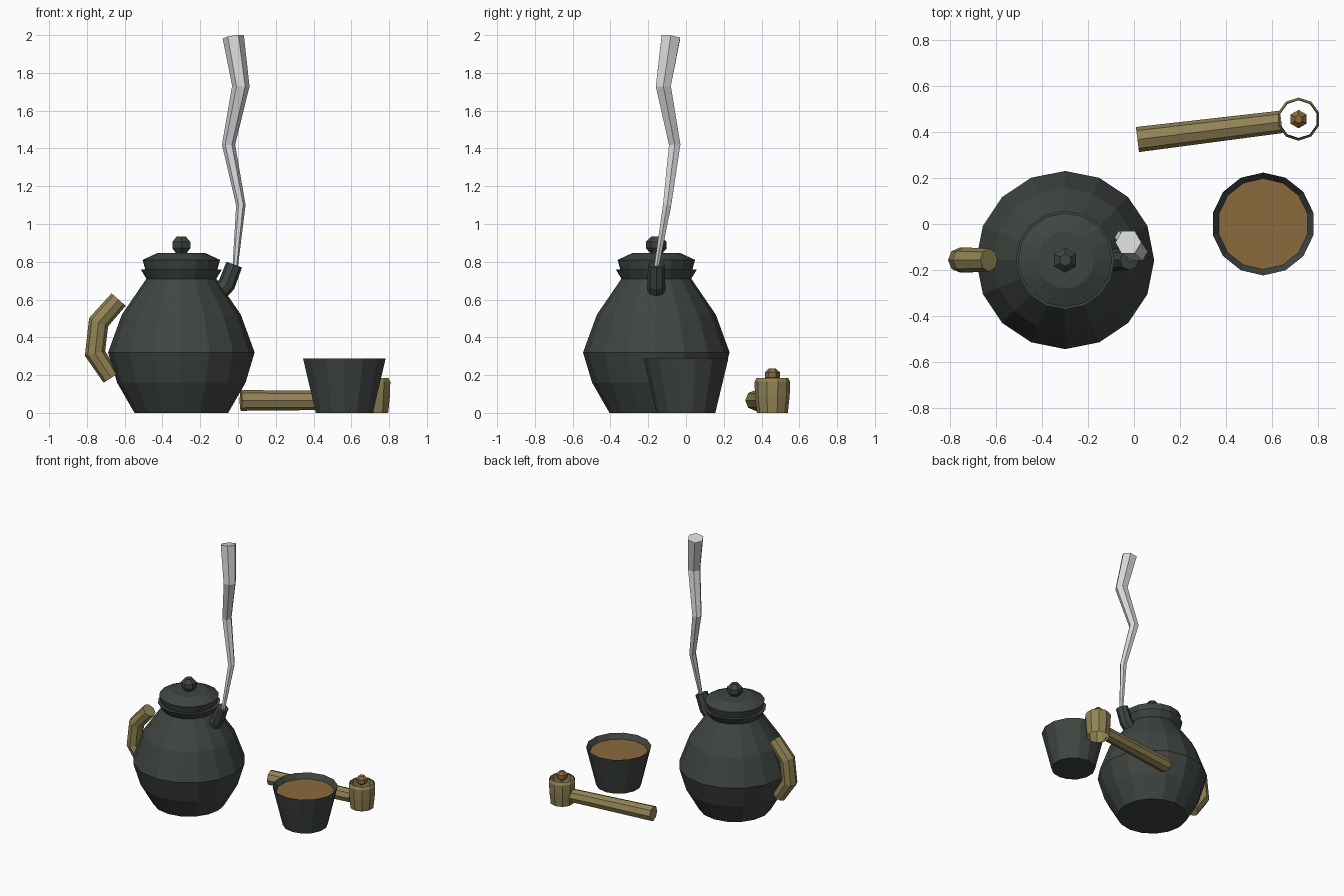
import bpy, bmesh, math
from mathutils import Vector

if "Cube" in bpy.data.objects:
    bpy.data.objects.remove(bpy.data.objects["Cube"])


def material(name, color):
    mat = bpy.data.materials.new(name)
    mat.use_nodes = True
    mat.diffuse_color = (*color, 1)
    mat.node_tree.nodes["Principled BSDF"].inputs["Base Color"].default_value = (*color, 1)
    return mat


iron = material("dark iron", (0.05, 0.06, 0.053))
bamboo = material("bamboo", (0.29, 0.23, 0.09))
tea = material("brown tea", (0.26, 0.145, 0.045))
steam = material("pale steam", (0.68, 0.68, 0.70))


def skin(name, rings, mat, start_cap=True, end_cap=True):
    """Bridge a list of equal-sized point rings into one flat-shaded object."""
    bm = bmesh.new()
    loops = [[bm.verts.new(p) for p in ring] for ring in rings]
    n = len(loops[0])
    for a, b in zip(loops, loops[1:]):
        for i in range(n):
            j = (i + 1) % n
            bm.faces.new((a[i], a[j], b[j], b[i]))
    if start_cap:
        bm.faces.new(loops[0][::-1])
    if end_cap:
        bm.faces.new(loops[-1])
    bmesh.ops.recalc_face_normals(bm, faces=bm.faces)
    mesh = bpy.data.meshes.new(name)
    bm.to_mesh(mesh)
    bm.free()
    mesh.materials.append(mat)
    obj = bpy.data.objects.new(name, mesh)
    bpy.context.collection.objects.link(obj)
    return obj


def lathe(name, center, sides, profile, mat, start_cap=True, end_cap=True):
    """Revolve (radius, height) pairs about a vertical axis, first corner facing back."""
    x, y = center
    steps = [math.pi / 2 + math.tau * k / sides for k in range(sides)]
    rings = [[(x + r * math.cos(a), y + r * math.sin(a), z) for a in steps]
             for r, z in profile]
    return skin(name, rings, mat, start_cap, end_cap)


def sweep(name, path, radii, sides, mat):
    """Sweep a tapering polygon along a path."""
    pts = [Vector(p) for p in path]
    rings = []
    for i, (p, r) in enumerate(zip(pts, radii)):
        before, after = pts[max(i - 1, 0)], pts[min(i + 1, len(pts) - 1)]
        tangent = ((p - before).normalized() + (after - p).normalized()).normalized()
        across = Vector((0, 1, 0)).cross(tangent).normalized()
        side = tangent.cross(across)
        rings.append([p + r * (across * math.cos(a) + side * math.sin(a))
                      for a in (math.tau * k / sides for k in range(sides))])
    return skin(name, rings, mat)


POT = (-0.30, -0.157)
CUP = (0.563, 0)
LADLE = (0.717, 0.457)

# Teapot
lathe("pot_body", POT, 16,
      [(0.248, 0), (0.34, 0.16), (0.388, 0.32), (0.315, 0.52), (0.185, 0.71), (0.215, 0.76)],
      iron)
lathe("pot_lid", POT, 16, [(0.19, 0.755), (0.205, 0.81), (0.125, 0.847)], iron)
lathe("lid_knob", POT, 6,
      [(0.028, 0.84), (0.055, 0.872), (0.055, 0.905), (0.027, 0.935)], iron)
py = POT[1]
sweep("pot_spout", [(-0.13, py, 0.61), (-0.06, py, 0.68), (-0.02, py, 0.785)],
      [0.05, 0.047, 0.044], 8, iron)
sweep("pot_handle",
      [(-0.632, py, 0.60), (-0.738, py, 0.48), (-0.757, py, 0.315), (-0.672, py, 0.185)],
      [0.05, 0.055, 0.055, 0.047], 8, bamboo)

# Steam plume
sweep("steam_plume",
      [(-0.015, -0.157, 0.77), (0.015, -0.10, 1.10), (-0.05, -0.06, 1.42),
       (0.015, -0.12, 1.73), (-0.025, -0.08, 1.99)],
      [0.014, 0.025, 0.035, 0.046, 0.057], 6, steam)

# Tea cup
lathe("cup", CUP, 14, [(0.155, 0), (0.224, 0.287), (0.196, 0.245)], iron, end_cap=False)
lathe("tea_surface", CUP, 14, [(0.196, 0.245), (0.198, 0.25)], tea)

# Ladle: open bamboo tube, long handle and a small bead on top
lathe("ladle_cup", LADLE, 10,
      [(0.082, 0), (0.092, 0.09), (0.094, 0.165), (0.084, 0.185)], bamboo, False, False)
lathe("ladle_bead", LADLE, 6,
      [(0.02, 0.17), (0.04, 0.187), (0.04, 0.215), (0.018, 0.235)], tea)
sweep("ladle_handle", [(0.015, 0.368, 0.066), (0.642, 0.445, 0.066)], [0.055, 0.049], 8, bamboo)
